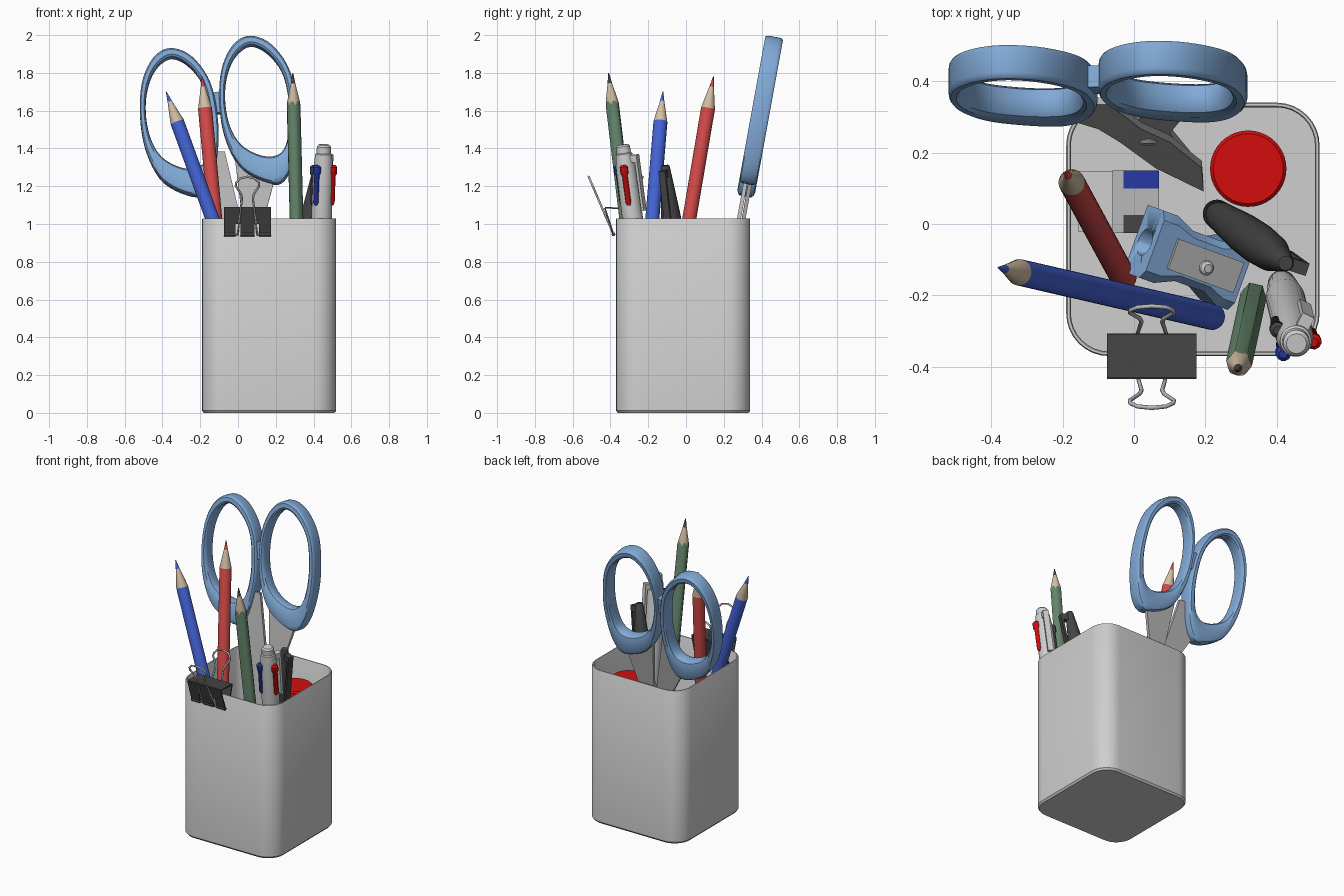
import bpy, bmesh, math
from mathutils import Vector, Matrix

if "Cube" in bpy.data.objects:
    bpy.data.objects.remove(bpy.data.objects["Cube"])


def mat(name, r, g, b):
    m = bpy.data.materials.new(name)
    m.diffuse_color = (r, g, b, 1)
    m.use_nodes = True
    m.node_tree.nodes["Principled BSDF"].inputs["Base Color"].default_value = m.diffuse_color
    return m


LIGHT = mat("light_grey", 0.62, 0.62, 0.62)
METAL = mat("metal_grey", 0.48, 0.48, 0.48)
DARK = mat("dark_grey", 0.06, 0.06, 0.06)
SKY = mat("soft_blue", 0.22, 0.40, 0.68)
RED = mat("pencil_red", 0.64, 0.065, 0.065)
BLUE = mat("pencil_blue", 0.055, 0.12, 0.64)
GREEN = mat("pencil_green", 0.13, 0.24, 0.15)
WOOD = mat("wood", 0.66, 0.53, 0.38)
BRIGHT = mat("bright_red", 0.65, 0.004, 0.004)
ROYAL = mat("royal_blue", 0.02, 0.04, 0.38)


def loft(name, rings, mats, seg=None, caps=True, wrap=False):
    """Skin a list of equal rings; seg gives the material slot of each band."""
    bm = bmesh.new()
    rows = [[bm.verts.new(p) for p in r] for r in rings]
    n = len(rows[0])
    count = len(rows) if wrap else len(rows) - 1
    for i in range(count):
        a, b = rows[i], rows[(i + 1) % len(rows)]
        for j in range(n):
            k = (j + 1) % n
            f = bm.faces.new((a[j], a[k], b[k], b[j]))
            f.material_index = seg[i] if seg else 0
    if caps and not wrap:
        bm.faces.new(rows[0]).material_index = seg[0] if seg else 0
        bm.faces.new(rows[-1]).material_index = seg[-1] if seg else 0
    bmesh.ops.recalc_face_normals(bm, faces=bm.faces)
    me = bpy.data.meshes.new(name)
    bm.to_mesh(me)
    bm.free()
    ob = bpy.data.objects.new(name, me)
    bpy.context.collection.objects.link(ob)
    for m in mats:
        me.materials.append(m)
    bpy.ops.object.select_all(action='DESELECT')
    ob.select_set(True)
    bpy.context.view_layer.objects.active = ob
    bpy.ops.object.shade_smooth_by_angle(angle=math.radians(35))
    return ob


def box(name, lo, hi, m, mx=Matrix.Identity(4)):
    rect = [(lo[0], lo[1]), (hi[0], lo[1]), (hi[0], hi[1]), (lo[0], hi[1])]
    return loft(name, [[mx @ Vector((x, y, z)) for x, y in rect] for z in (lo[2], hi[2])], [m])


def turned(name, a, b, profile, mats, seg=None, sides=24, hexed=0):
    """Round part from a to b; profile holds (distance from a, radius)."""
    a, b = Vector(a), Vector(b)
    q = (b - a).to_track_quat('Z', 'Y')
    rings = []
    for i, (t, r) in enumerate(profile):
        ring = []
        for j in range(sides):
            th = math.tau * j / sides
            rr, tt = r, t
            if hexed and i >= hexed:  # hexagonal barrel with a scalloped edge
                rr = r * math.cos(math.pi / 6) / math.cos(th % (math.pi / 3) - math.pi / 6)
                if i == hexed:
                    tt = t * rr / r
            ring.append(a + q @ Vector((rr * math.cos(th), rr * math.sin(th), tt)))
        rings.append(ring)
    return loft(name, rings, mats, seg)


# ---- cup ----
def rounded_square(half, r, z):
    pts = []
    for c in range(4):
        base = c * math.pi / 2
        sx, sy = [(1, 1), (-1, 1), (-1, -1), (1, -1)][c]
        for k in range(9):
            th = base + k * math.pi / 16
            pts.append((0.165 + sx * (half - r) + r * math.cos(th),
                        -0.015 + sy * (half - r) + r * math.sin(th), z))
    return pts


loft("cup", [rounded_square(h, r, z) for h, r, z in (
    (0.346, 0.111, 0), (0.355, 0.12, 0.012), (0.355, 0.12, 1.025), (0.352, 0.117, 1.03),
    (0.345, 0.11, 1.03), (0.342, 0.107, 1.025), (0.342, 0.107, 0.03))], [LIGHT])


# ---- pencils ----
def pencil(name, tip, end, paint, lead, hexed=0):
    length = (Vector(end) - Vector(tip)).length
    turned(name, tip, end, [(0, 0.002), (0.055, 0.012), (0.17, 0.037), (length, 0.037)],
           [lead, WOOD, paint], [0, 1, 2], hexed=hexed)


pencil("red_pencil", (-0.19, 0.145, 1.78), (-0.03, -0.15, 0.04), RED, RED)
pencil("blue_pencil", (-0.38, -0.122, 1.70), (0.22, -0.26, 0.05), BLUE, BLUE)
pencil("green_pencil", (0.29, -0.41, 1.80), (0.335, -0.20, 0.04), GREEN, DARK, hexed=2)


# ---- scissors, drawn flat and leaned back ----
def lean(x, y, z):
    return Vector((x, y + 0.315 + 0.182 * (z - 1.15), z - 0.18 * y))


def smooth_loop(pts, steps=5):
    out, n = [], len(pts)
    for i in range(n):
        p0, p1, p2, p3 = (Vector(pts[(i + k - 1) % n]) for k in range(4))
        for s in range(steps):
            t = s / steps
            out.append(0.5 * (2 * p1 + (p2 - p0) * t + (2 * p0 - 5 * p1 + 4 * p2 - p3) * t * t
                              + (3 * p1 - p0 - 3 * p2 + p3) * t ** 3))
    return out


outer = smooth_loop([(-0.04, 0.335), (-0.13, 0.285), (-0.19, 0.155), (-0.2, -0.03),
                     (-0.165, -0.215), (-0.075, -0.37), (0.08, -0.443), (0.155, -0.41),
                     (0.20, -0.28), (0.215, -0.085), (0.175, 0.145), (0.075, 0.29)])
inner = smooth_loop([(-0.035, 0.285), (-0.115, 0.23), (-0.16, 0.125), (-0.17, -0.005),
                     (-0.145, -0.14), (-0.085, -0.24), (0.015, -0.295), (0.105, -0.295),
                     (0.155, -0.23), (0.172, -0.07), (0.14, 0.125), (0.06, 0.24)])
section = [(0, -0.03), (0.06, -0.041), (0.2, -0.047), (0.7, -0.047), (0.92, -0.038), (1, -0.02),
           (1, 0.02), (0.92, 0.038), (0.7, 0.047), (0.2, 0.047), (0.06, 0.041), (0, 0.03)]
for side, cx, cz in (("left", -0.318, 1.591), ("right", 0.102, 1.656)):
    rings = []
    for f, y in section:
        rings.append([lean(cx + p.x, y, cz + p.y) for p in (o.lerp(i, f) for o, i in zip(outer, inner))])
    loft(side + "_scissor_handle", rings, [SKY], wrap=True)


def plate(name, pts, y0, y1, m):
    return loft(name, [[lean(x, y, z) for x, z in pts] for y in (y0, y1)], [m])


plate("handle_bridge", [(-0.14, 1.58), (-0.07, 1.59), (-0.07, 1.70), (-0.14, 1.69)], -0.03, 0.03, SKY)
plate("left_scissor_blade", [(-0.22, 1.2), (-0.14, 1.38), (-0.07, 1.38), (0.02, 1.0), (0.1, 0.8),
      (0.19, 0.4), (0.195, 0.04), (0.06, 0.4), (-0.04, 0.8), (-0.1, 1.0)], -0.022, -0.002, METAL)
plate("right_scissor_blade", [(-0.02, 1.38), (0.04, 1.32), (0.2, 1.26), (0.13, 1.0), (0.1, 0.8),
      (0.16, 0.4), (0.18, 0.04), (0.09, 0.35), (-0.03, 0.8), (0.02, 1.05)], 0.002, 0.022, METAL)
turned("scissor_screw", lean(0.04, -0.032, 0.82), lean(0.04, 0.03, 0.82), [(0, 0.02), (0.008, 0.026), (0.06, 0.026)], [METAL])

# ---- multicolour pen ----
top, end = Vector((0.455, -0.335, 1.42)), Vector((0.41, -0.15, 0.04))
axis = (end - top).normalized()
turned("pen_body", top, end, [(0, 0.028), (0.01, 0.037), (0.045, 0.038), (0.05, 0.044), (0.13, 0.052),
       (0.4, 0.055), (0.95, 0.055), (1.25, 0.04), (1.38, 0.008)], [LIGHT])
for name, dx, dy, m in (("blue_slider", -0.6, -0.8, ROYAL), ("red_slider", 0.97, -0.2, BRIGHT),
                        ("dark_slider", -0.9, 0.4, DARK)):
    off = top + Vector((dx, dy, 0)) * 0.054
    turned(name, off + axis * 0.11, off + axis * 0.33, [(0, 0.012), (0.01, 0.022), (0.045, 0.022),
           (0.055, 0.015), (0.2, 0.015), (0.215, 0.008)], [m], sides=12)


def clip_strip(name, start, along, out, t0, t1, gap, m):
    """Flat pocket clip with its foot on the barrel."""
    z = along.normalized()
    x = (out - z * out.dot(z)).normalized()
    y = z.cross(x)
    mx = Matrix.Translation(start) @ Matrix((x, y, z)).transposed().to_4x4()
    box(name, (gap, -0.018, t0), (gap + 0.014, 0.018, t1), m, mx)
    box(name + "_foot", (0.0, -0.018, t0), (gap, 0.018, t0 + 0.04), m, mx)


clip_strip("pen_clip", top, axis, Vector((0.45, 0.9, 0)), 0.06, 0.36, 0.066, LIGHT)

# ---- dark marker ----
m_top, m_end = Vector((0.425, -0.11, 1.31)), Vector((0.23, 0.03, 0.05))
turned("marker_body", m_top, m_end, [(0, 0.02), (0.01, 0.024), (0.12, 0.036), (0.28, 0.053), (0.5, 0.058),
       (0.8, 0.055), (1.1, 0.045), (1.27, 0.04), (1.28, 0.034)], [DARK])
clip_strip("marker_clip", m_top, m_end - m_top, Vector((0.9, -0.3, 0)), 0.02, 0.34, 0.055, DARK)

# ---- glue stick ----
turned("glue_stick", (0.32, 0.155, 0.94), (0.32, 0.155, 0.03), [(0, 0.098), (0.01, 0.107), (0.36, 0.107),
       (0.361, 0.1), (0.91, 0.1)], [BRIGHT, LIGHT], [0, 0, 0, 1], sides=40)

# ---- eraser with banded sleeve ----
box("eraser_end", (-0.155, -0.022, 0.03), (-0.06, 0.148, 0.11), LIGHT)
box("eraser_sleeve_edge", (-0.06, -0.025, 0.03), (-0.03, 0.15, 0.115), METAL)
for name, y0, y1, m in (("dark", -0.025, 0.025, DARK), ("grey", 0.025, 0.10, METAL), ("blue", 0.10, 0.15, ROYAL)):
    box("eraser_sleeve_" + name, (-0.03, y0, 0.03), (0.07, y1, 0.115), m)

# ---- sharpener ----
mx = (Matrix.Translation((0.155, -0.095, 0.17)) @ Matrix.Rotation(math.radians(-20), 4, 'Z')
      @ Matrix.Rotation(math.radians(28), 4, 'Y'))
waist = [(-0.15, -0.1), (-0.1, -0.1), (-0.04, -0.075), (0.06, -0.075), (0.11, -0.1), (0.15, -0.1)]
plan = waist + [(x, -y) for x, y in reversed(waist)]
body = loft("sharpener_body", [[mx @ Vector((x, y * s, z)) for x, y in plan]
            for z, s in ((-0.06, 1), (0.04, 1), (0.065, 0.75))], [SKY])
cutter = turned("sharpener_hole_cutter", mx @ Vector((-0.17, 0, 0)), mx @ Vector((0.13, 0, 0)),
                [(0, 0.042), (0.28, 0.008)], [SKY])
cutter.hide_render = True
cutter.hide_viewport = True
cut = body.modifiers.new("hole", 'BOOLEAN')
cut.object = cutter
cut.operation = 'DIFFERENCE'
box("sharpener_blade", (-0.09, -0.05, 0.065), (0.13, 0.04, 0.074), METAL, mx)
turned("sharpener_screw", mx @ Vector((0.02, -0.01, 0.09)), mx @ Vector((0.02, -0.01, 0.07)),
       [(0, 0.012), (0.006, 0.02), (0.02, 0.02)], [LIGHT], sides=16)


# ---- binder clip on the front rim ----
def sheet(name, p, q, x0, x1, m=DARK, th=0.004):
    p, q = Vector(p), Vector(q)
    n = Vector((-(q - p).y, (q - p).x)).normalized() * th
    sec = (p + n, q + n, q - n, p - n)
    loft(name, [[(x, v.x, v.y) for v in sec] for x in (x0, x1)], [m])


sheet("clip_spine", (-0.43, 1.086), (-0.31, 1.082), -0.075, 0.175)
for side, foot, crown, tip in (("front", (-0.384, 0.945), (-0.43, 1.086), (-0.515, 1.25)),
                               ("back", (-0.344, 0.945), (-0.31, 1.082), (-0.23, 1.25))):
    foot, crown, tip = Vector(foot), Vector(crown), Vector(tip)
    mid = foot.lerp(crown, 0.4)
    sheet(side + "_clip_plate", mid, crown, -0.075, 0.175)
    for i, (x0, x1) in enumerate(((-0.075, -0.012), (0.012, 0.088), (0.112, 0.175))):
        sheet(f"{side}_clip_tab_{i}", foot, mid, x0, x1)
        turned(f"{side}_clip_curl_{i}", (x0, *foot), (x1, *foot), [(0, 0.01), (x1 - x0, 0.01)], [DARK], sides=12)
    # bent wire handle
    half = [(0.075, 0.0), (0.052, 0.0), (0.029, 0.62), (0.034, 0.7), (0.062, 0.84), (0.06, 0.9), (0.04, 0.97)]
    path = half + [(0, 1.0)] + [(-w, t) for w, t in reversed(half)]
    cu = bpy.data.curves.new(side + "_clip_wire", 'CURVE')
    cu.dimensions = '3D'
    cu.bevel_depth = 0.006
    cu.bevel_resolution = 2
    sp = cu.splines.new('POLY')
    sp.points.add(len(path) - 1)
    for pt, (w, t) in zip(sp.points, path):
        v = foot.lerp(tip, t)
        pt.co = (0.05 + w, v.x, v.y, 1)
    cu.materials.append(METAL)
    bpy.context.collection.objects.link(bpy.data.objects.new(side + "_clip_wire", cu))
